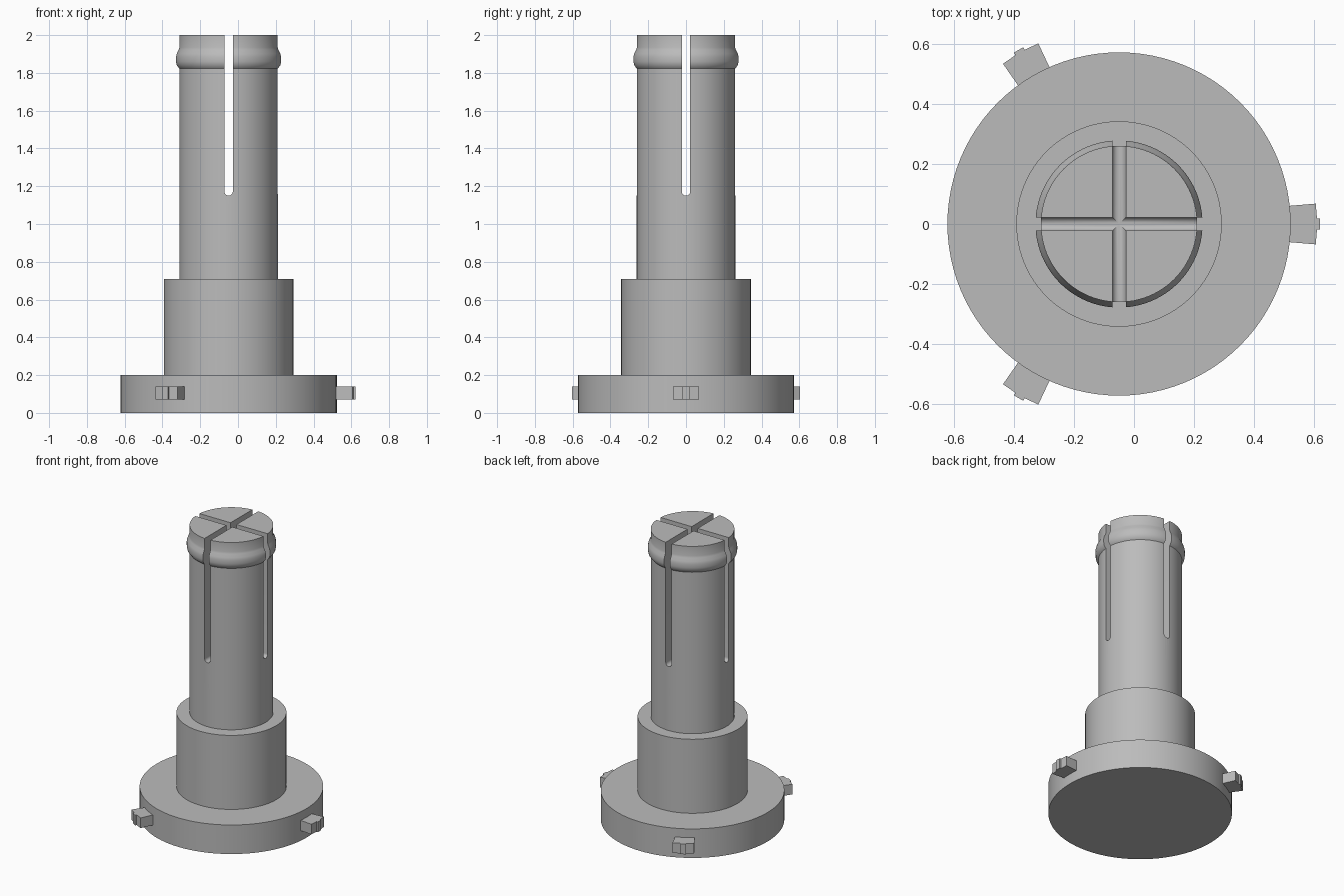
import bpy, bmesh, math
from mathutils import Matrix, Vector

if "Cube" in bpy.data.objects:
    bpy.data.objects.remove(bpy.data.objects["Cube"])

CX = -0.05          # axis of the turned body
SEGMENTS = 96

grey = bpy.data.materials.new("plain grey")
grey.diffuse_color = (0.5, 0.5, 0.5, 1)
grey.use_nodes = True
grey.node_tree.nodes["Principled BSDF"].inputs["Base Color"].default_value = grey.diffuse_color


def add_object(name, bm):
    bmesh.ops.recalc_face_normals(bm, faces=bm.faces)
    mesh = bpy.data.meshes.new(name)
    bm.to_mesh(mesh)
    bm.free()
    mesh.materials.append(grey)
    obj = bpy.data.objects.new(name, mesh)
    bpy.context.collection.objects.link(obj)
    return obj


def prism(name, outline, offset, matrix):
    """Extrude a flat outline by offset, then place it with matrix."""
    bm = bmesh.new()
    face = bm.faces.new([bm.verts.new(p) for p in outline])
    new = bmesh.ops.extrude_face_region(bm, geom=[face])["geom"]
    bmesh.ops.translate(bm, vec=offset, verts=[v for v in new if isinstance(v, bmesh.types.BMVert)])
    bmesh.ops.transform(bm, matrix=matrix, verts=bm.verts)
    return add_object(name, bm)


# Turned body: base flange, collar, shaft and snap bead
profile = [(0, 0), (0.573, 0), (0.573, 0.2), (0.343, 0.2), (0.343, 0.71),
           (0.261, 0.71), (0.261, 1.822), (0.266, 1.828), (0.276, 1.842),
           (0.279, 1.86), (0.279, 1.885), (0.275, 1.902), (0.265, 1.922),
           (0.261, 1.935), (0.261, 2.0), (0, 2.0)]
bm = bmesh.new()
verts = [bm.verts.new((r, 0, z)) for r, z in profile]
edges = [bm.edges.new(pair) for pair in zip(verts, verts[1:])]
bmesh.ops.spin(bm, geom=verts + edges, cent=(0, 0, 0), axis=(0, 0, 1),
               angle=math.tau, steps=SEGMENTS)
bmesh.ops.remove_doubles(bm, verts=bm.verts, dist=1e-4)
bmesh.ops.translate(bm, vec=(CX, 0, 0), verts=bm.verts)
body = add_object("stepped_shaft", bm)

# Crossed slots with rounded bottoms
HALF, BOTTOM = 0.0225, 1.15
slot = [(HALF, 0, 2.1), (-HALF, 0, 2.1)]
for i in range(13):
    a = math.pi + math.pi * i / 12
    slot.append((HALF * math.cos(a), 0, BOTTOM + HALF + HALF * math.sin(a)))
slot = [Vector(p) + Vector((0, -0.4, 0)) for p in slot]
for i in range(2):
    place = Matrix.Translation((CX, 0, 0)) @ Matrix.Rotation(i * math.pi / 2, 4, "Z")
    cutter = prism(f"slot_cutter_{i + 1}", slot, (0, 0.8, 0), place)
    cutter.hide_render = True
    cutter.hide_set(True)
    mod = body.modifiers.new(f"slot_{i + 1}", "BOOLEAN")
    mod.operation = "DIFFERENCE"
    mod.solver = "EXACT"
    mod.object = cutter
    bpy.context.view_layer.objects.active = body
    bpy.ops.object.modifier_apply(modifier=mod.name)
    bpy.data.objects.remove(cutter)

bpy.ops.object.select_all(action="DESELECT")
body.select_set(True)
bpy.context.view_layer.objects.active = body
bpy.ops.object.shade_smooth_by_angle(angle=math.radians(30))

# Three flared lugs around the flange, each with a small outer rib
half_lug = [(0.55, 0.059), (0.657, 0.068), (0.661, 0.018), (0.671, 0.018)]
lug = [(x, y, 0.07) for x, y in half_lug] + [(x, -y, 0.07) for x, y in reversed(half_lug)]
for i in range(3):
    place = Matrix.Translation((CX, 0, 0)) @ Matrix.Rotation(i * math.tau / 3, 4, "Z")
    prism(f"lug_{i + 1}", lug, (0, 0, 0.07), place)
